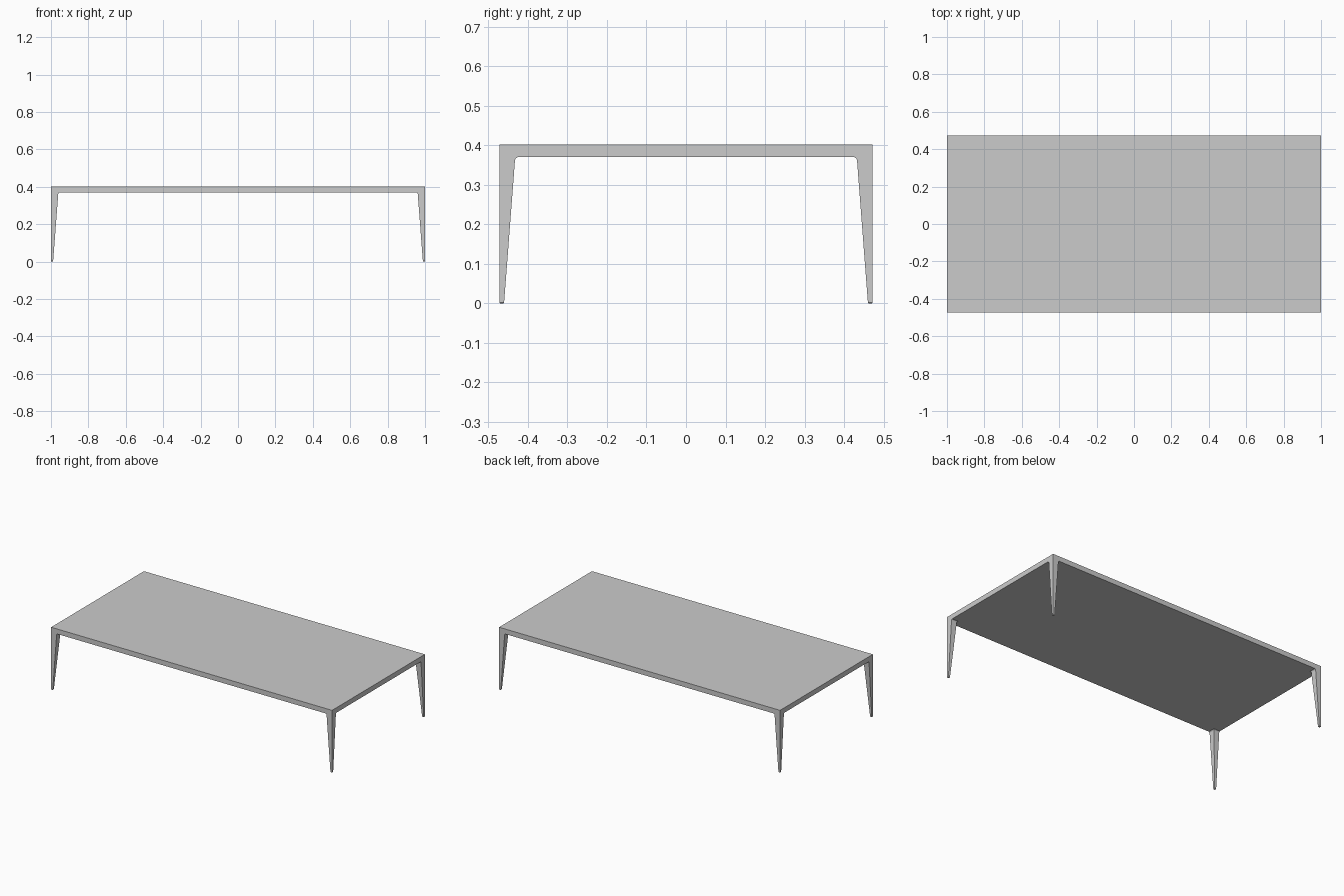
import bpy, bmesh

if "Cube" in bpy.data.objects:
    bpy.data.objects.remove(bpy.data.objects["Cube"])

HX, HY = 1.0, 0.472        # half length, half depth
Z_UNDER, Z_TOP = 0.37, 0.402


def add_object(name, bm):
    bmesh.ops.recalc_face_normals(bm, faces=bm.faces)
    mesh = bpy.data.meshes.new(name)
    bm.to_mesh(mesh)
    bm.free()
    obj = bpy.data.objects.new(name, mesh)
    bpy.context.collection.objects.link(obj)
    return obj


# Tabletop: thin slab with a barely softened edge
bm = bmesh.new()
bmesh.ops.create_cube(bm, size=1)
for v in bm.verts:
    v.co.x *= 2 * HX
    v.co.y *= 2 * HY
    v.co.z = Z_TOP if v.co.z > 0 else Z_UNDER
top_edges = [e for e in bm.edges if all(v.co.z == Z_TOP for v in e.verts)]
bmesh.ops.bevel(bm, geom=top_edges, offset=0.0015, segments=1, affect='EDGES')
add_object("tabletop", bm)

# Leg sections (height, width): tapered, flaring slightly where it meets the top
SECTIONS = [(0.0, 0.009), (0.002, 0.0115), (0.362, 0.039), (0.366, 0.0405), (Z_UNDER, 0.045)]


def add_leg(name, sx, sy):
    bm = bmesh.new()
    rings = []
    for z, w in SECTIONS:
        inset = 0.0015 if z == 0 else 0
        a, b = inset, w
        rings.append([bm.verts.new((sx * (HX - i), sy * (HY - j), z))
                      for i, j in ((a, a), (b, a), (b, b), (a, b))])
    for lo, hi in zip(rings, rings[1:]):
        for k in range(4):
            n = (k + 1) % 4
            bm.faces.new((lo[k], lo[n], hi[n], hi[k]))
    bm.faces.new(rings[0])
    bm.faces.new(rings[-1])
    add_object(name, bm)


# Four corner legs, outer faces flush with the tabletop
for sx, side in ((-1, "left"), (1, "right")):
    for sy, end in ((-1, "front"), (1, "back")):
        add_leg(f"{end}_{side}_leg", sx, sy)
